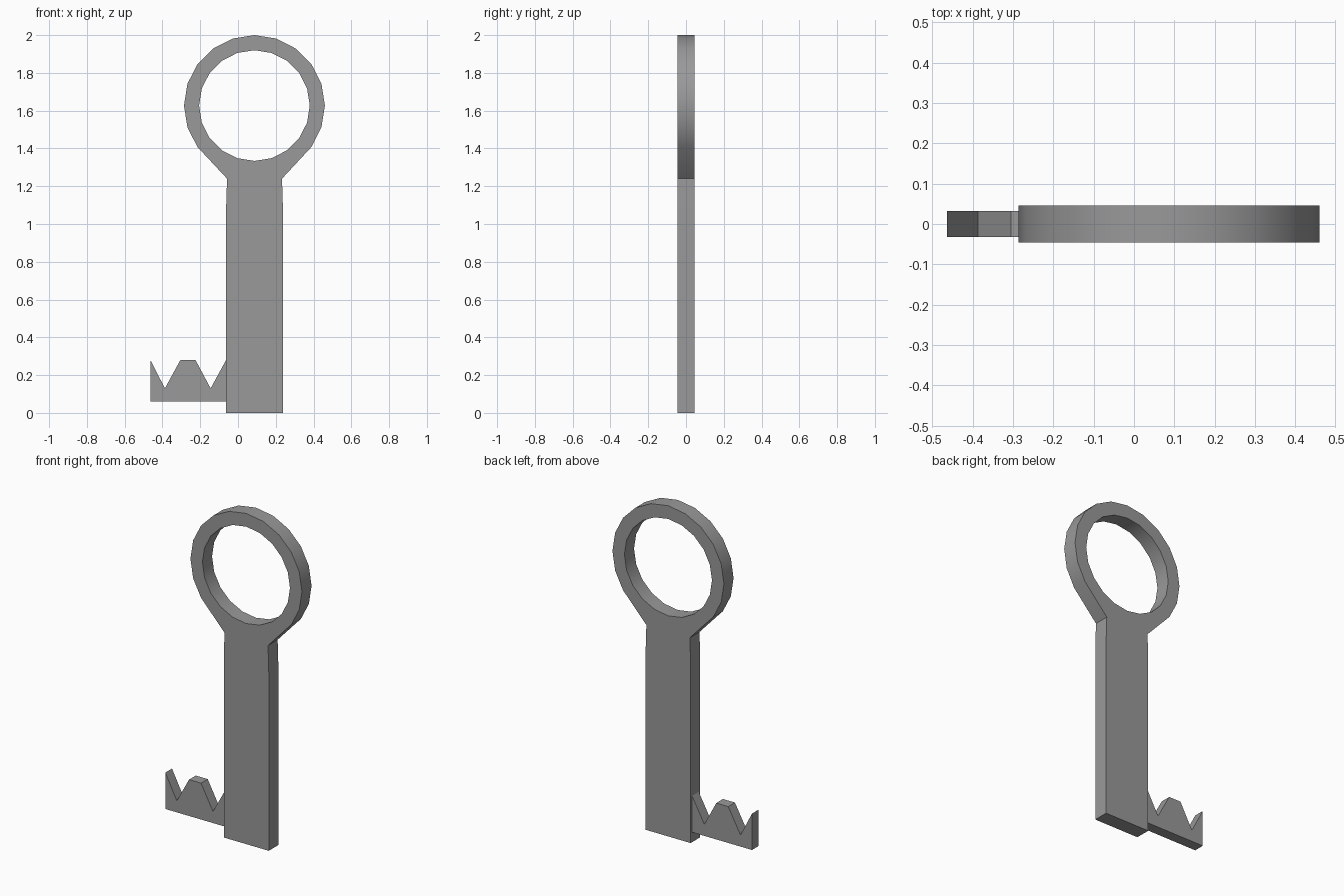
import bpy, bmesh, math

if "Cube" in bpy.data.objects:
    bpy.data.objects.remove(bpy.data.objects["Cube"])

grey = bpy.data.materials.new("grey_metal")
grey.diffuse_color = (0.32, 0.32, 0.32, 1)
grey.use_nodes = True
grey.node_tree.nodes["Principled BSDF"].inputs["Base Color"].default_value = grey.diffuse_color

CX, CZ = 0.087, 1.627          # centre of the ring


def arc(radius, start, end):
    """Points on a 20-sided circle, from step start to step end."""
    return [(CX + radius * math.cos(i * math.pi / 10),
             CZ + radius * math.sin(i * math.pi / 10)) for i in range(start, end + 1)]


def plate(name, loops, half):
    """Fill flat x/z loops (outline plus holes) and extrude them along y."""
    bm = bmesh.new()
    edges = []
    for loop in loops:
        vs = [bm.verts.new((x, -half, z)) for x, z in loop]
        edges += [bm.edges.new((a, b)) for a, b in zip(vs, vs[1:] + vs[:1])]
    bmesh.ops.triangle_fill(bm, edges=edges, use_beauty=True)
    ext = bmesh.ops.extrude_face_region(bm, geom=bm.faces[:], use_keep_orig=True)
    moved = [g for g in ext["geom"] if isinstance(g, bmesh.types.BMVert)]
    bmesh.ops.translate(bm, verts=moved, vec=(0, 2 * half, 0))
    bmesh.ops.recalc_face_normals(bm, faces=bm.faces[:])
    mesh = bpy.data.meshes.new(name)
    bm.to_mesh(mesh)
    bm.free()
    mesh.materials.append(grey)
    obj = bpy.data.objects.new(name, mesh)
    bpy.context.collection.objects.link(obj)
    bpy.ops.object.select_all(action='DESELECT')
    obj.select_set(True)
    bpy.context.view_layer.objects.active = obj
    bpy.ops.object.shade_smooth_by_angle(angle=math.radians(30))
    return obj


# Ring handle, flared neck and shaft in one outline, with a round hole
shaft = [(-0.058, 1.24), (-0.063, 1.08), (-0.063, 0), (0.238, 0), (0.238, 1.08), (0.233, 1.24)]
plate("handle_and_shaft", [arc(0.373, -2, 12) + shaft, arc(0.293, 0, 19)], 0.046)

# Thinner toothed bit, sunk slightly into the shaft
teeth = [(-0.05, 0.06), (-0.05, 0.28), (-0.063, 0.28), (-0.145, 0.13), (-0.225, 0.28),
         (-0.305, 0.28), (-0.387, 0.13), (-0.464, 0.28), (-0.464, 0.06)]
plate("toothed_bit", [teeth], 0.032)
